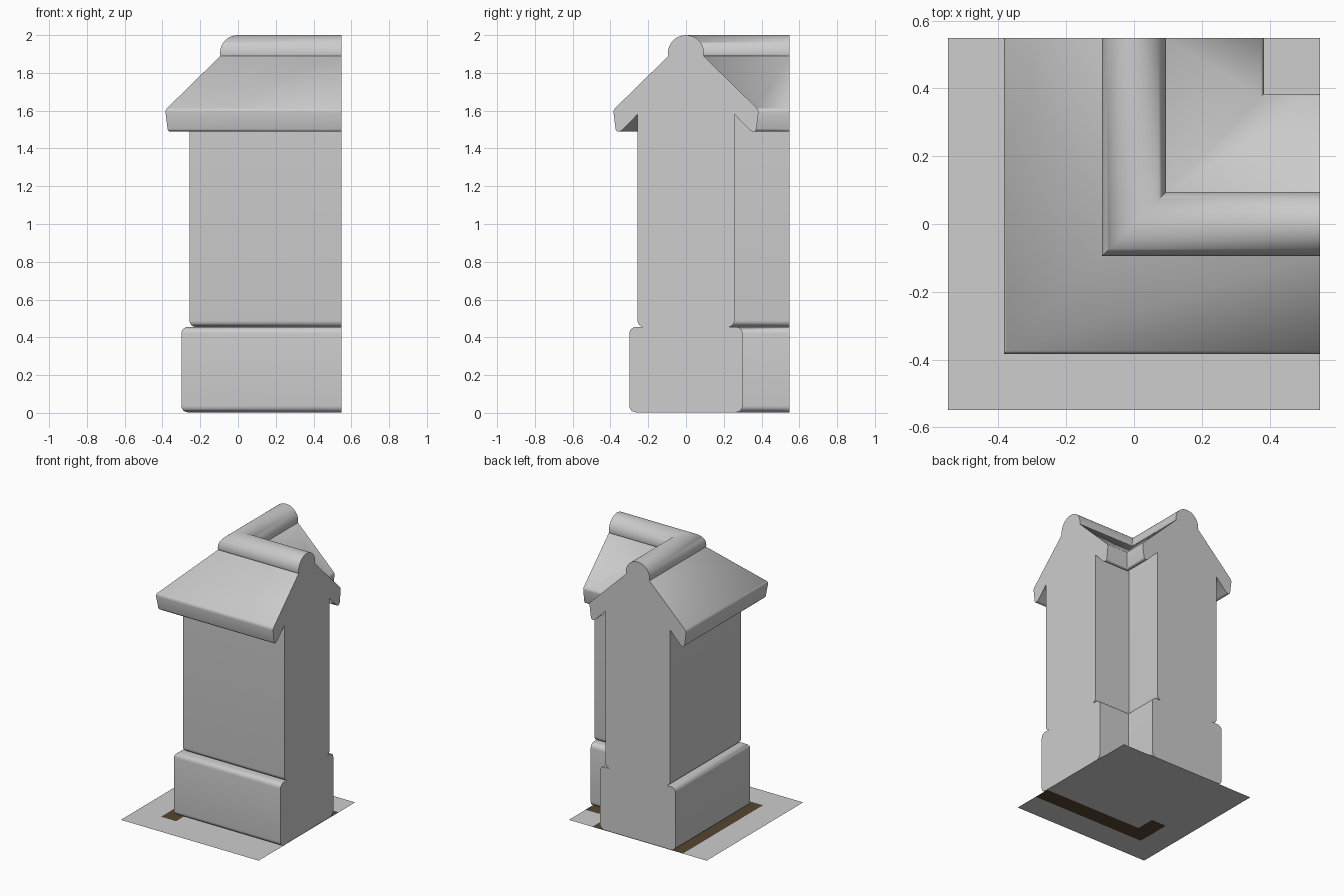
import bpy, bmesh, math

if "Cube" in bpy.data.objects:
    bpy.data.objects.remove(bpy.data.objects["Cube"])

L = 0.548  # half of the ground square; both wall arms stop here


def material(name, rgb):
    m = bpy.data.materials.new(name)
    m.diffuse_color = (*rgb, 1)
    m.use_nodes = True
    m.node_tree.nodes["Principled BSDF"].inputs["Base Color"].default_value = m.diffuse_color
    return m


stone = material("grey stone", (0.61, 0.61, 0.61))
soil = material("dark brown soil", (0.09, 0.062, 0.028))


def arc(cx, cz, r, a0, a1, n=6):
    """Points on an arc, angles in degrees."""
    return [(cx + r * math.cos(math.radians(a0 + (a1 - a0) * i / n)),
             cz + r * math.sin(math.radians(a0 + (a1 - a0) * i / n))) for i in range(n + 1)]


def mirrored(half):
    """Close a right-hand half profile (bottom to top) with its mirror image."""
    return half + [(-u, z) for u, z in reversed(half) if abs(u) > 1e-5]


def finish(name, bm, mat, solid=True):
    if solid:
        bmesh.ops.recalc_face_normals(bm, faces=bm.faces)
    me = bpy.data.meshes.new(name)
    bm.to_mesh(me)
    bm.free()
    me.materials.append(mat)
    ob = bpy.data.objects.new(name, me)
    bpy.context.collection.objects.link(ob)
    bpy.context.view_layer.objects.active = ob
    ob.select_set(True)
    bpy.ops.object.shade_smooth_by_angle(angle=math.radians(62))
    ob.select_set(False)
    return ob


def corner_sweep(name, profile, mat):
    """Sweep a (u, z) profile around the mitred right-angle corner."""
    bm = bmesh.new()
    rings = [[bm.verts.new(f(u, z)) for u, z in profile] for f in (
        lambda u, z: (-u, L, z), lambda u, z: (-u, -u, z), lambda u, z: (L, -u, z))]
    n = len(profile)
    for a, b in zip(rings, rings[1:]):
        for i in range(n):
            j = (i + 1) % n
            bm.faces.new((a[i], a[j], b[j], b[i]))
    bm.faces.new(rings[0])
    bm.faces.new(rings[-1])
    return finish(name, bm, mat)


def flat_plate(name, outlines, z, mat):
    """Flat polygons at height z, each given as a list of (x, y)."""
    bm = bmesh.new()
    for outline in outlines:
        bm.faces.new([bm.verts.new((x, y, z)) for x, y in outline])
    return finish(name, bm, mat, solid=False)


def rect(x0, y0, x1, y1):
    return [(x0, y0), (x1, y0), (x1, y1), (x0, y1)]


# plinth and wall body, with rounded long edges
corner_sweep("plinth", mirrored(
    arc(0.265, 0.038, 0.035, -90, 0) + arc(0.265, 0.42, 0.035, 0, 90)), stone)
corner_sweep("wall_body", mirrored(
    arc(0.222, 0.49, 0.035, -90, 0) + [(0.257, 1.58)]), stone)

# roof coping: sloping eaves with a rounded lip
corner_sweep("roof_coping", mirrored(
    [(0.257, 1.58), (0.338, 1.496)] + arc(0.357, 1.505, 0.016, -110, -10, 4)
    + arc(0.354, 1.592, 0.03, -5, 45, 4) + [(0.09, 1.893), (0.0, 1.893)]), stone)

# round ridge roll along the top
corner_sweep("ridge_roll", mirrored(
    [(0.08, 1.875)] + arc(0, 1.905, 0.095, -12, 90, 12)), stone)

# flat ground square
flat_plate("ground_slab", [rect(-L, -L, L, L)], 0, stone)

# thin soil strips around the foot of the wall, above and under the slab
w, t = 0.36, 0.24
flat_plate("soil_strip", [rect(-w, -w, -t, L), rect(t, 0.44, w, L), rect(0.44, t, L, w)],
           0.001, soil)
flat_plate("soil_underside", [[(-w, -w), (-w, -0.1), (-t, -0.1), (-t, -t), (L, -t), (L, -w)]],
           -0.001, soil)
